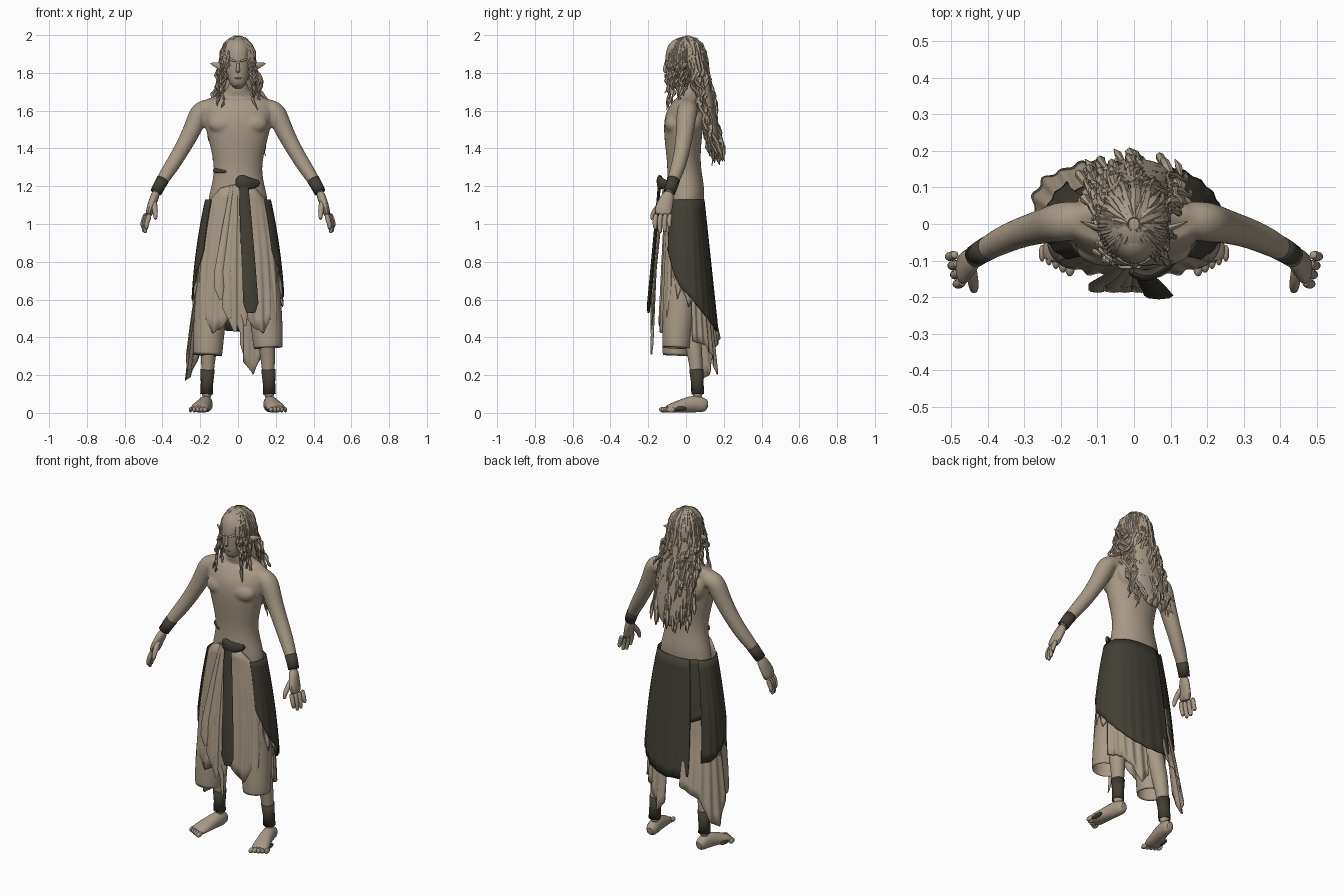
import bpy, bmesh, random
from math import sin, cos, pi, radians, copysign
from mathutils import Vector

random.seed(4)
if "Cube" in bpy.data.objects:
    bpy.data.objects.remove(bpy.data.objects["Cube"])


def material(name, rgb):
    m = bpy.data.materials.new(name)
    m.use_nodes = True
    m.diffuse_color = (*rgb, 1)
    m.node_tree.nodes["Principled BSDF"].inputs["Base Color"].default_value = (*rgb, 1)
    return m


TAN = material("warm tan", (0.39, 0.32, 0.24))
DARK = material("dark charcoal", (0.055, 0.049, 0.036))
SIDES = (("left", 1), ("right", -1))


def finish(bm, name, mat, subsurf=0, thick=0, blend=0):
    bmesh.ops.recalc_face_normals(bm, faces=bm.faces)
    me = bpy.data.meshes.new(name)
    bm.to_mesh(me)
    bm.free()
    me.materials.append(mat)
    ob = bpy.data.objects.new(name, me)
    bpy.context.collection.objects.link(ob)
    if thick:
        ob.modifiers.new("thickness", "SOLIDIFY").thickness = thick
    if subsurf:
        mod = ob.modifiers.new("smooth", "SUBSURF")
        mod.levels = mod.render_levels = subsurf
    bpy.ops.object.select_all(action="DESELECT")
    ob.select_set(True)
    bpy.context.view_layer.objects.active = ob
    bpy.ops.object.shade_smooth_by_angle(angle=radians(50))
    if blend:
        mod = ob.modifiers.new("join", "REMESH")
        mod.mode, mod.voxel_size, mod.use_smooth_shade = "VOXEL", blend, True
        mod = ob.modifiers.new("soften", "SMOOTH")
        mod.factor, mod.iterations = 0.5, 10


def tube(bm, pts, radii, sides=10, caps=True, ref=(1, 0, 0)):
    """Elliptical tube along a path; radii are (across ref axis, other axis)."""
    pts = [Vector(p) for p in pts]
    rings = []
    for i, p in enumerate(pts):
        t = (pts[min(i + 1, len(pts) - 1)] - pts[max(i - 1, 0)]).normalized()
        u = Vector(ref)
        u = (u - t * u.dot(t)).normalized()
        v = t.cross(u)
        a, b = radii[i] if isinstance(radii[i], tuple) else (radii[i], radii[i])
        rings.append([bm.verts.new(p + u * a * cos(2 * pi * k / sides) + v * b * sin(2 * pi * k / sides))
                      for k in range(sides)])
    for r, q in zip(rings, rings[1:]):
        for k in range(sides):
            n = (k + 1) % sides
            bm.faces.new((r[k], r[n], q[n], q[k]))
    if caps:
        bm.faces.new(rings[0][::-1])
        bm.faces.new(rings[-1])


def part(name, mat, pts, radii, subsurf=2, thick=0, **kw):
    bm = bmesh.new()
    tube(bm, pts, radii, **kw)
    finish(bm, name, mat, subsurf, thick)


def column(bm, rows):
    """Upright form from rows of (z, y, half width, half depth)."""
    tube(bm, [(0, y, z) for z, y, a, b in rows], [(a, b) for z, y, a, b in rows], sides=14)


def ball(bm, at, size):
    new = bmesh.ops.create_uvsphere(bm, u_segments=16, v_segments=10, radius=1)["verts"]
    bmesh.ops.scale(bm, vec=size, verts=new)
    bmesh.ops.translate(bm, vec=at, verts=new)


def mix(table, u):
    for (u0, z0), (u1, z1) in zip(table, table[1:]):
        if u <= u1:
            return z0 + (z1 - z0) * (u - u0) / (u1 - u0)
    return table[-1][1]


def drape(name, mat, s, top, hem, grow=0.0, pleat=0.0, flare=0.0, cols=44, rows=12):
    """Cloth around the hips; top and hem list (angle, height), 0 side, 90 back."""
    bm = bmesh.new()
    grid = []
    for i in range(cols + 1):
        deg = hem[0][0] + (hem[-1][0] - hem[0][0]) * i / cols
        a, high, low = radians(deg), mix(top, deg), mix(hem, deg)
        line = []
        for j in range(rows + 1):
            z = high + (low - high) * j / rows
            drop = max(0, 1.13 - z) / 0.7
            rx = 0.24 - 0.078 * (max(z - 0.45, 0) / 0.7) ** 2
            ry = 0.095 + 0.072 * drop if a > 0 else 0.108 + 0.03 * drop
            power = 0.88 if a > 0 else 0.75
            g = grow + pleat * drop * sin(deg * 0.45) + flare * max(0, 0.65 - z)
            x = copysign(abs(cos(a)) ** power, cos(a)) * (rx + g)
            y = copysign(abs(sin(a)) ** power, sin(a)) * (ry + g)
            line.append(bm.verts.new((s * x, y - 0.005, z)))
        grid.append(line)
    for p, q in zip(grid, grid[1:]):
        for j in range(rows):
            bm.faces.new((p[j], p[j + 1], q[j + 1], q[j]))
    finish(bm, name, mat, thick=0.006)


# Torso and neck; the arms are joined to it below
body = bmesh.new()
column(body, [(1.02, 0, .15, .09), (1.1, 0, .167, .098), (1.16, 0, .157, .102), (1.22, -.005, .14, .1),
              (1.3, -.01, .128, .09), (1.4, -.015, .148, .096), (1.5, -.015, .176, .108), (1.57, -.01, .19, .106),
              (1.62, .005, .2, .086), (1.652, .015, .2, .07), (1.672, .02, .14, .058), (1.69, 0, .058, .052),
              (1.78, -.015, .047, .052)])

# Head and face
head = bmesh.new()
column(head, [(1.722, -.075, .022, .025), (1.745, -.063, .044, .048), (1.79, -.038, .064, .076),
              (1.85, -.02, .075, .095), (1.91, -.012, .077, .098), (1.96, -.01, .06, .08), (1.985, -.01, .03, .04)])
finish(head, "head", TAN, 2)
face = bmesh.new()
tube(face, [(0, -.103, 1.88), (0, -.109, 1.84), (0, -.116, 1.812), (0, -.1, 1.8)], [.005, .008, .012, .009])
ball(face, (0, -.098, 1.772), (.02, .011, .006))
for name, s in SIDES:
    tube(face, [(s * .01, -.108, 1.86), (s * .03, -.103, 1.868), (s * .052, -.085, 1.872)], [.006, .007, .004])
finish(face, "nose_lips_and_brows", TAN, 1)

for name, s in SIDES:
    def m(*pts):
        return [(s * x, y, z) for x, y, z in pts]

    # Ear, chest muscle and arm
    part(name + "_ear", TAN, m((.065, -.02, 1.825), (.095, -.012, 1.835), (.122, -.003, 1.845), (.148, .008, 1.85)),
         [(.02, .01), (.022, .01), (.014, .007), (.002, .002)], ref=(0, 0, 1), subsurf=1)
    ball(body, (s * .08, -.066, 1.53), (.08, .05, .055))
    ball(body, (s * .085, .055, 1.56), (.075, .045, .08))
    tube(body, m((.12, .015, 1.615), (.165, .012, 1.612), (.202, .005, 1.602), (.235, -.003, 1.51),
                 (.302, -.02, 1.385), (.362, -.045, 1.29), (.415, -.075, 1.21), (.437, -.09, 1.16)),
         [.046, .057, .06, .052, .044, .042, .032, .029])
    part(name + "_wristband", DARK, m((.397, -.065, 1.236), (.415, -.075, 1.205), (.434, -.088, 1.168)),
         [.034, .0325, .031], subsurf=0, thick=.003, caps=False, sides=16)

    # Hand with four fingers and a thumb
    hand = bmesh.new()
    tube(hand, m((.43, -.086, 1.175), (.447, -.102, 1.13), (.464, -.12, 1.08), (.474, -.125, 1.04)),
         [(.025, .026), (.025, .041), (.023, .05), (.019, .046)])
    for k in range(4):
        y, tip, x = -.16 + .025 * k, (.97, .95, .955, .98)[k], .466 + .007 * k
        tube(hand, m((x, y + .003, 1.06), (x + .013, y - .005, 1.015), (x + .02, y - .004, tip + .02), (x + .018, y, tip)),
             [.015, .0145, .013, .009], sides=8)
    tube(hand, m((.447, -.11, 1.13), (.44, -.155, 1.085), (.437, -.178, 1.05), (.437, -.182, 1.02)),
         [.018, .017, .014, .009], sides=8)
    finish(hand, name + "_hand", TAN, 1)

    # Leg, ankle wrap and foot
    part(name + "_leg", TAN, m((.085, 0, 1.05), (.11, -.005, .8), (.13, 0, .55), (.152, .04, .38),
                               (.163, .058, .2), (.166, .063, .06)), [.085, .075, .054, .05, .031, .034])
    part(name + "_ankle_wrap", DARK, m((.161, .055, .23), (.164, .06, .16), (.166, .062, .1)),
         [.038, .033, .034], subsurf=0, thick=.003, caps=False, sides=16)
    foot = bmesh.new()
    tube(foot, m((.163, .118, .035), (.165, .09, .042), (.17, .05, .05), (.185, -.01, .04), (.202, -.07, .027),
                 (.212, -.11, .02)), [(.022, .027), (.036, .042), (.038, .05), (.044, .04), (.053, .028), (.048, .018)])
    for k in range(5):
        ball(foot, (s * (.175 + .019 * k), -.12 + .01 * k, .017), (.0135 - .001 * k, .024, .015))
    finish(foot, name + "_foot", TAN, 1)
    patch = bmesh.new()
    ball(patch, (s * .233, -.045, .023), (.014, .048, .013))
    finish(patch, name + "_outer_foot_patch", DARK)

    # Wide trouser leg under the skirt
    low = .34 if s > 0 else .3
    part(name + "_trouser", TAN, m((.06, -.005, 1.12), (.085, -.008, 1.04), (.11, -.015, .88), (.138, -.03, .62),
                                   (.156, -.047, .42), (.16, -.05, low)),
         [(.06, .08), (.08, .096), (.09, .1), (.092, .092), (.084, .08), (.078, .076)],
         subsurf=1, thick=.005, caps=False, sides=18)

    # Front cloth and frayed side edge
    drape(name + "_front_panel", TAN, s, [(-88, 1.21), (-60, 1.19), (-30, 1.12)],
          [(-88, .52), (-75, .45), (-62, .42), (-52, .5), (-42, .45), (-30, .62)], .002, .005)
    drape(name + "_side_fringe", TAN, s, [(-22, 1), (14, 1)], [(-22, .72), (-12, .6), (-4, .66), (6, .56), (14, .6)],
          0, .005)

finish(body, "torso_and_arms", TAN, 2, blend=.007)

# Dark back wrap: one long panel, a raised gap, and a shorter side panel
WAIST = [(-40, 1.13), (120, 1.13)]
drape("long_back_panel", DARK, 1, WAIST,
      [(-40, .86), (-15, .71), (0, .64), (30, .54), (60, .46), (85, .43), (116, .44)], .008, .003)
drape("back_gap_panel", DARK, -1, WAIST, [(38, .8), (70, .76)], .0)
drape("short_side_panel", DARK, -1, WAIST, [(-40, .86), (-15, .68), (5, .6), (25, .55), (45, .54)], .008, .003)

# Tan tails below the wrap
drape("left_tail_cloth", TAN, 1, [(10, .95), (90, .95)], [(12, .38), (40, .36), (60, .3), (72, .2), (84, .27)], -.014, .005)
drape("right_tail_cloth", TAN, -1, [(0, .95), (90, .95)], [(2, .32), (16, .17), (30, .2), (45, .33), (75, .4)],
      -.01, .004, .12)

# Front sash, tan strips and belt knot
part("front_sash", DARK, [(.03, -.14, 1.22), (.042, -.158, 1.0), (.058, -.18, .75), (.068, -.196, .58), (.07, -.199, .53)],
     [(.024, .008), (.032, .009), (.037, .01), (.04, .01), (.022, .006)], subsurf=0, sides=8)
strips = bmesh.new()
for x, low, w in ((-.1, .6, .025), (-.055, .5, .03), (-.025, .43, .025), (.01, .42, .022), (.03, .46, .02), (.02, .31, .01)):
    tube(strips, [(x * .3, -.115, 1.2), (x * .6, -.14, 1.0), (x, -.165, .75), (x, -.18, low + .06), (x + .01, -.183, low)],
         [(w * .5, .007), (w * .8, .009), (w, .009), (w, .008), (w * .3, .004)], sides=8)
finish(strips, "front_strips", TAN)
part("belt_knot", DARK, [(-.015, -.125, 1.235), (.02, -.143, 1.222), (.06, -.138, 1.213), (.12, -.092, 1.215)],
     [(.022, .012), (.046, .02), (.034, .016), (.02, .012)], ref=(0, 0, 1), subsurf=1)
part("hip_tie", DARK, [(-.055, -.09, 1.277), (-.1, -.064, 1.28), (-.135, -.03, 1.285)],
     [(.008, .006), (.015, .01), (.013, .008)], ref=(0, 0, 1), subsurf=1)

# Hair: scalp, back mass and hanging locks
scalp = bmesh.new()
ball(scalp, (0, -.002, 1.893), (.088, .104, .1))
ball(scalp, (0, .025, 1.84), (.085, .075, .1))
finish(scalp, "scalp_hair", TAN)
mass = bmesh.new()
column(mass, [(1.9, .05, .07, .05), (1.78, .07, .085, .055), (1.65, .105, .09, .045),
              (1.5, .135, .105, .035), (1.4, .155, .085, .025), (1.34, .165, .04, .015)])
finish(mass, "back_hair", TAN, 2)


def lock(bm, azimuth, end, r, curl):
    a, pts = radians(azimuth), []
    for k in range(5):
        phi = radians(8 + 21 * k)
        pts.append(Vector((.09 * sin(phi) * cos(a), .104 * sin(phi) * sin(a), 1.875 + .112 * cos(phi))))
    start, phase = pts[-1].copy(), random.uniform(0, 6)
    for k in range(1, 15):
        t = k / 14
        swing = Vector((sin(phase + 13 * t), cos(phase + 15 * t), 0)) * curl * min(1, 3 * t)
        pts.append(start.lerp(Vector(end), t) + swing)
    radii = [r * (.75 + .3 * sin(2.1 * k + phase)) for k in range(len(pts) - 1)] + [.002]
    tube(bm, pts, radii, sides=6, ref=(.8, .6, 0))


hair = bmesh.new()
for i in range(75):
    az = random.uniform(5, 175)
    depth = random.uniform(1.3, 1.65)
    x = cos(radians(az)) * random.uniform(.09, .15)
    lock(hair, az, (x, .1 + (1.65 - depth) * .22 + random.uniform(-.015, .03) - abs(x) * .2, depth),
         random.uniform(.009, .015), .015)
finish(hair, "back_locks", TAN)
fringe = bmesh.new()
for name, s in SIDES:
    for i in range(12):
        az = -56 + 6 * i
        end = (s * random.uniform(.07, .105), -.105 + .011 * i, random.uniform(1.6, 1.75))
        lock(fringe, az if s > 0 else 180 - az, end, random.uniform(.007, .012), .009)
finish(fringe, "face_framing_locks", TAN)
